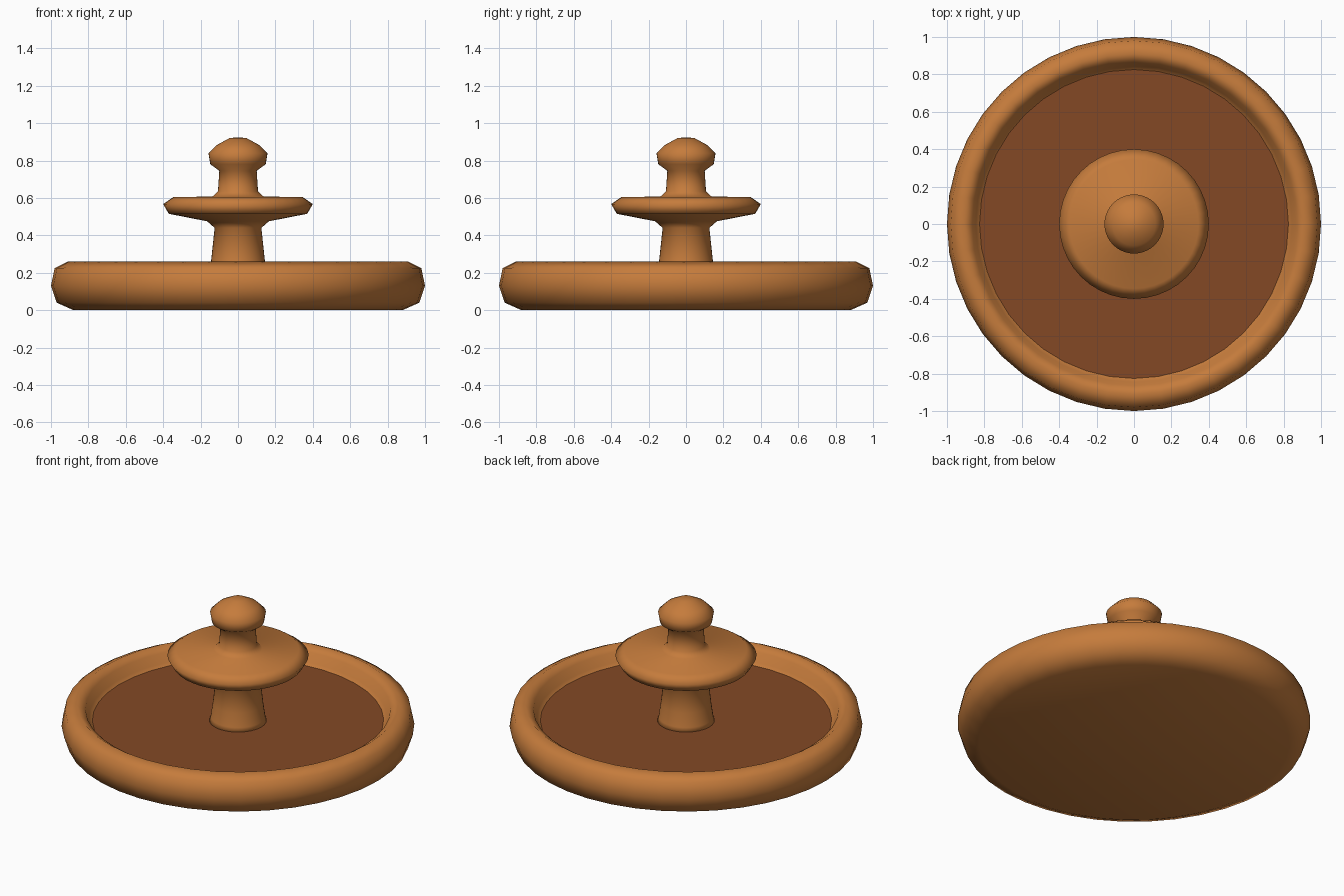
import bpy, bmesh, math

if "Cube" in bpy.data.objects:
    bpy.data.objects.remove(bpy.data.objects["Cube"])

SEG = 40


def material(name, color):
    m = bpy.data.materials.new(name)
    m.diffuse_color = (*color, 1)
    m.use_nodes = True
    m.node_tree.nodes["Principled BSDF"].inputs["Base Color"].default_value = m.diffuse_color
    return m


def lathe(name, profile, mat):
    """Spin an (r, z) profile about the z axis into a smooth closed solid."""
    bm = bmesh.new()
    verts = [bm.verts.new((r, 0, z)) for r, z in profile]
    edges = [bm.edges.new(pair) for pair in zip(verts, verts[1:])]
    bmesh.ops.spin(bm, geom=verts + edges, cent=(0, 0, 0), axis=(0, 0, 1),
                   angle=math.tau, steps=SEG)
    bmesh.ops.remove_doubles(bm, verts=bm.verts, dist=1e-4)
    bmesh.ops.recalc_face_normals(bm, faces=bm.faces)
    for f in bm.faces:
        f.smooth = True
    me = bpy.data.meshes.new(name)
    bm.to_mesh(me)
    bm.free()
    ob = bpy.data.objects.new(name, me)
    bpy.context.collection.objects.link(ob)
    me.materials.append(mat)
    return ob


clay = material("clay", (0.56, 0.2, 0.045))
dark = material("dark_clay", (0.23, 0.066, 0.018))

# Round basin with a rolled rim
lathe("basin", [(0, 0), (0.88, 0), (0.97, 0.04), (1, 0.13), (0.98, 0.225),
                (0.91, 0.26), (0.865, 0.23), (0.845, 0.175), (0.80, 0.14),
                (0, 0.14)], clay)

# Flat pool surface
lathe("pool", [(0, 0.135), (0.826, 0.135), (0.826, 0.16), (0, 0.16)],
      dark).data.shade_flat()

# Stem, upper dish and knob turned as one piece
lathe("pedestal", [(0, 0.14), (0.165, 0.15), (0.155, 0.185), (0.143, 0.27),
                   (0.125, 0.44), (0.165, 0.475), (0.37, 0.515), (0.4, 0.567),
                   (0.345, 0.605), (0.137, 0.607), (0.107, 0.635), (0.1, 0.745),
                   (0.148, 0.78), (0.158, 0.838), (0.115, 0.882),
                   (0.045, 0.92), (0, 0.924)], clay)
